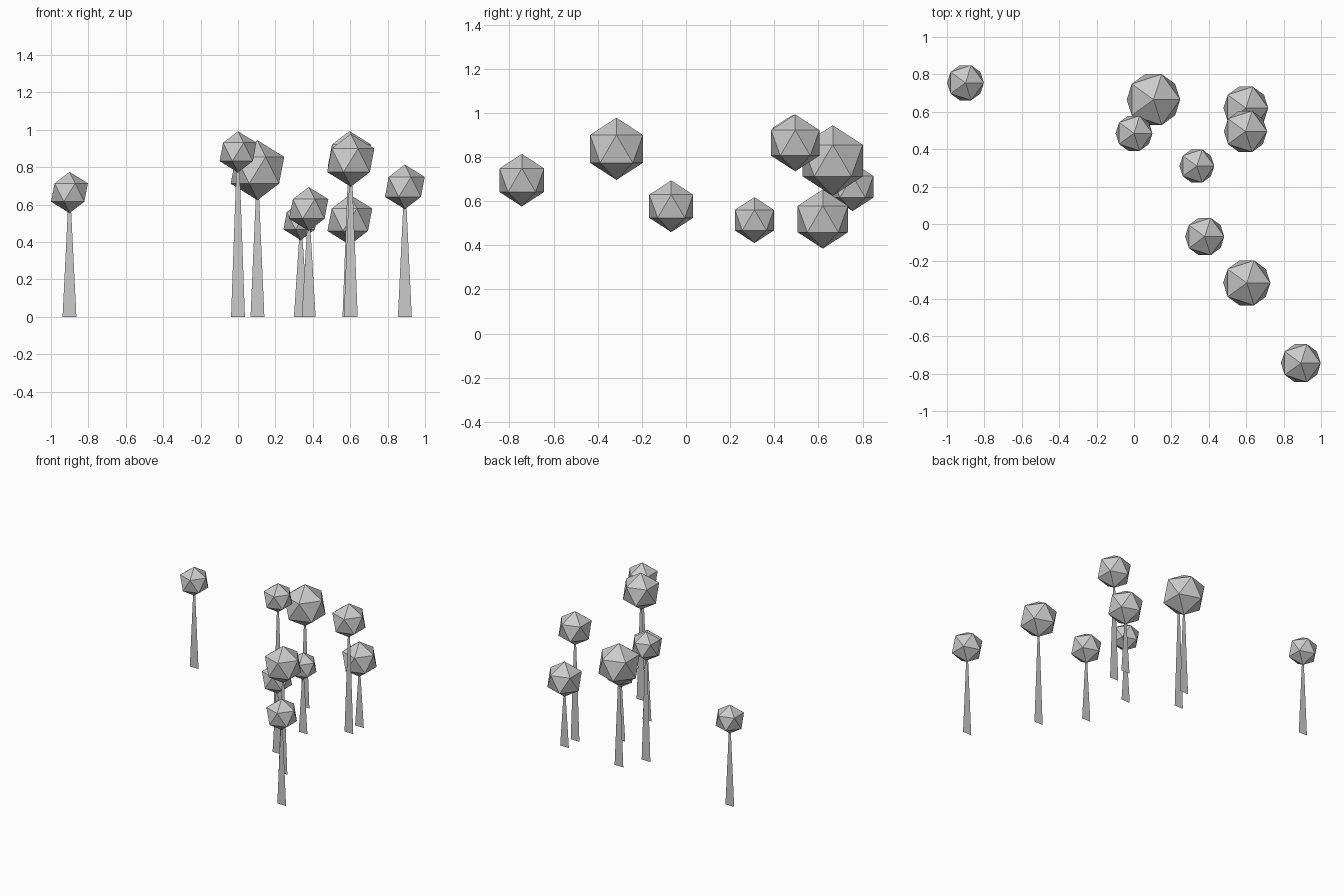
import bpy

if "Cube" in bpy.data.objects:
    bpy.data.objects.remove(bpy.data.objects["Cube"])

# One low-poly tree per row: x, y, crown centre height, crown radius
TREES = [
    (-0.901, 0.755, 0.665, 0.110),
    (0.000, 0.485, 0.882, 0.110),
    (0.104, 0.665, 0.784, 0.160),
    (0.336, 0.310, 0.514, 0.104),
    (0.378, -0.067, 0.577, 0.117),
    (0.603, -0.315, 0.837, 0.141),
    (0.598, 0.620, 0.519, 0.134),
    (0.596, 0.495, 0.864, 0.129),
    (0.892, -0.744, 0.695, 0.119),
]
BASE_HALF, TOP_HALF = 0.037, 0.009


def add_trunk(name, x, y, height):
    # Flat tapered card facing the front
    verts = [(-BASE_HALF, 0, 0), (BASE_HALF, 0, 0),
             (TOP_HALF, 0, height), (-TOP_HALF, 0, height)]
    mesh = bpy.data.meshes.new(name)
    mesh.from_pydata(verts, [], [(0, 1, 2, 3)])
    obj = bpy.data.objects.new(name, mesh)
    obj.location = (x, y, 0)
    bpy.context.collection.objects.link(obj)


def add_crown(name, x, y, z, radius):
    # Faceted twenty-sided crown
    bpy.ops.mesh.primitive_ico_sphere_add(subdivisions=1, radius=radius,
                                          location=(x, y, z))
    bpy.context.object.name = name


for i, (x, y, z, r) in enumerate(TREES, 1):
    add_trunk(f"tree_trunk_{i}", x, y, z - 0.9 * r)
    add_crown(f"tree_crown_{i}", x, y, z, r)
